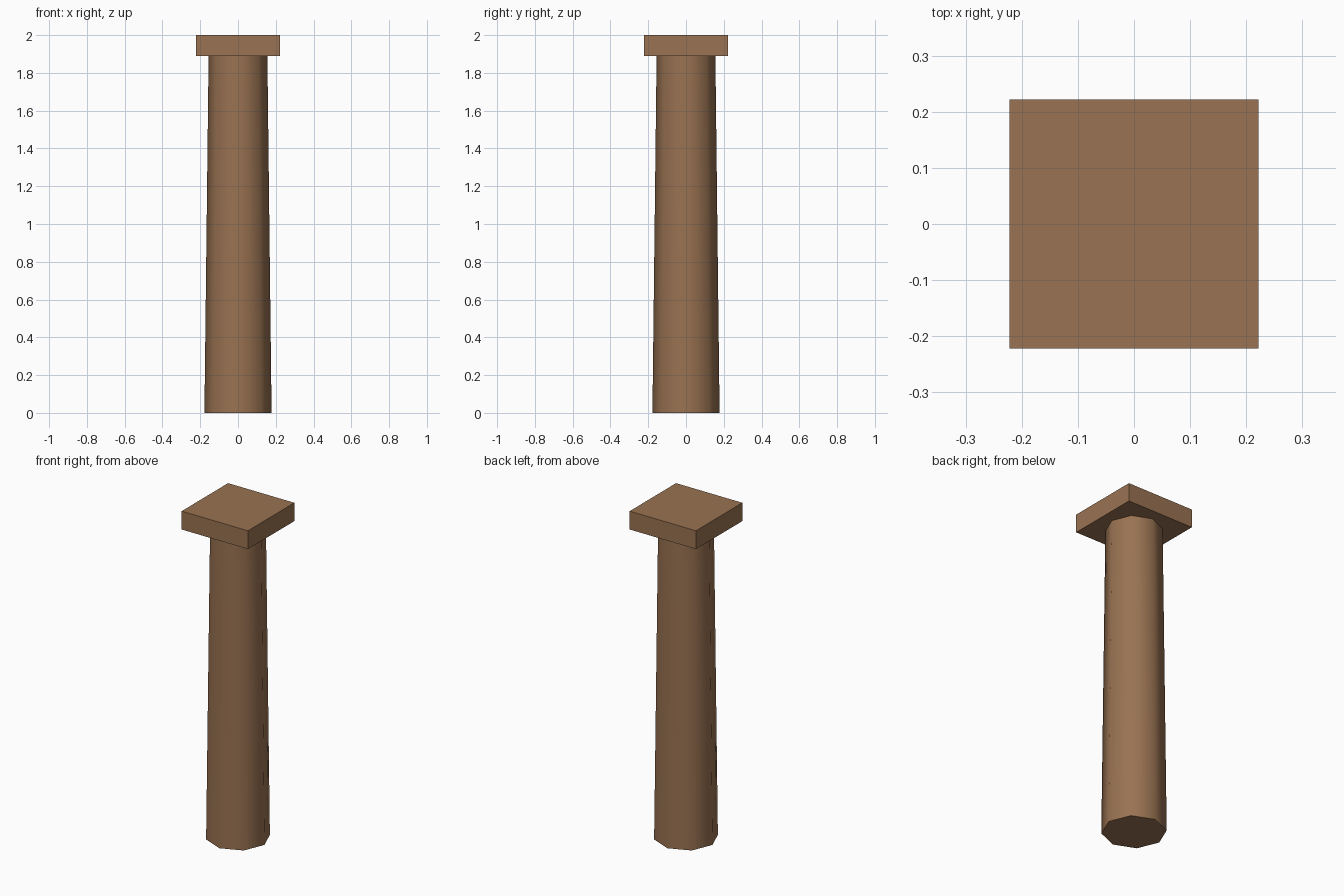
import bpy
import math

cube = bpy.data.objects.get("Cube")
if cube:
    bpy.data.objects.remove(cube, do_unlink=True)

CAP_WIDTH, CAP_HEIGHT, TOTAL = 0.4444, 0.111, 2.0
SHAFT_HEIGHT = TOTAL - CAP_HEIGHT

# Single brown material
brown = bpy.data.materials.new("warm_brown")
brown.use_nodes = True
colour = (0.32, 0.17, 0.084, 1.0)
brown.diffuse_color = colour
bsdf = next(n for n in brown.node_tree.nodes if n.type == "BSDF_PRINCIPLED")
bsdf.inputs["Base Color"].default_value = colour
bsdf.inputs["Roughness"].default_value = 0.9


def finish(name):
    obj = bpy.context.object
    obj.name = obj.data.name = name
    obj.data.materials.append(brown)
    return obj


# Tapered eight-sided shaft, corners on the axes, smooth sides and sharp rims
bpy.ops.mesh.primitive_cone_add(vertices=8, radius1=0.1778, radius2=0.1556,
                                depth=SHAFT_HEIGHT,
                                location=(0, 0, SHAFT_HEIGHT / 2))
finish("column_shaft")
bpy.ops.object.shade_smooth_by_angle(angle=math.radians(60))

# Square slab on top
bpy.ops.mesh.primitive_cube_add(size=1, location=(0, 0, TOTAL - CAP_HEIGHT / 2))
cap = finish("column_cap")
cap.scale = (CAP_WIDTH, CAP_WIDTH, CAP_HEIGHT)
bpy.ops.object.transform_apply(location=False, rotation=False, scale=True)
